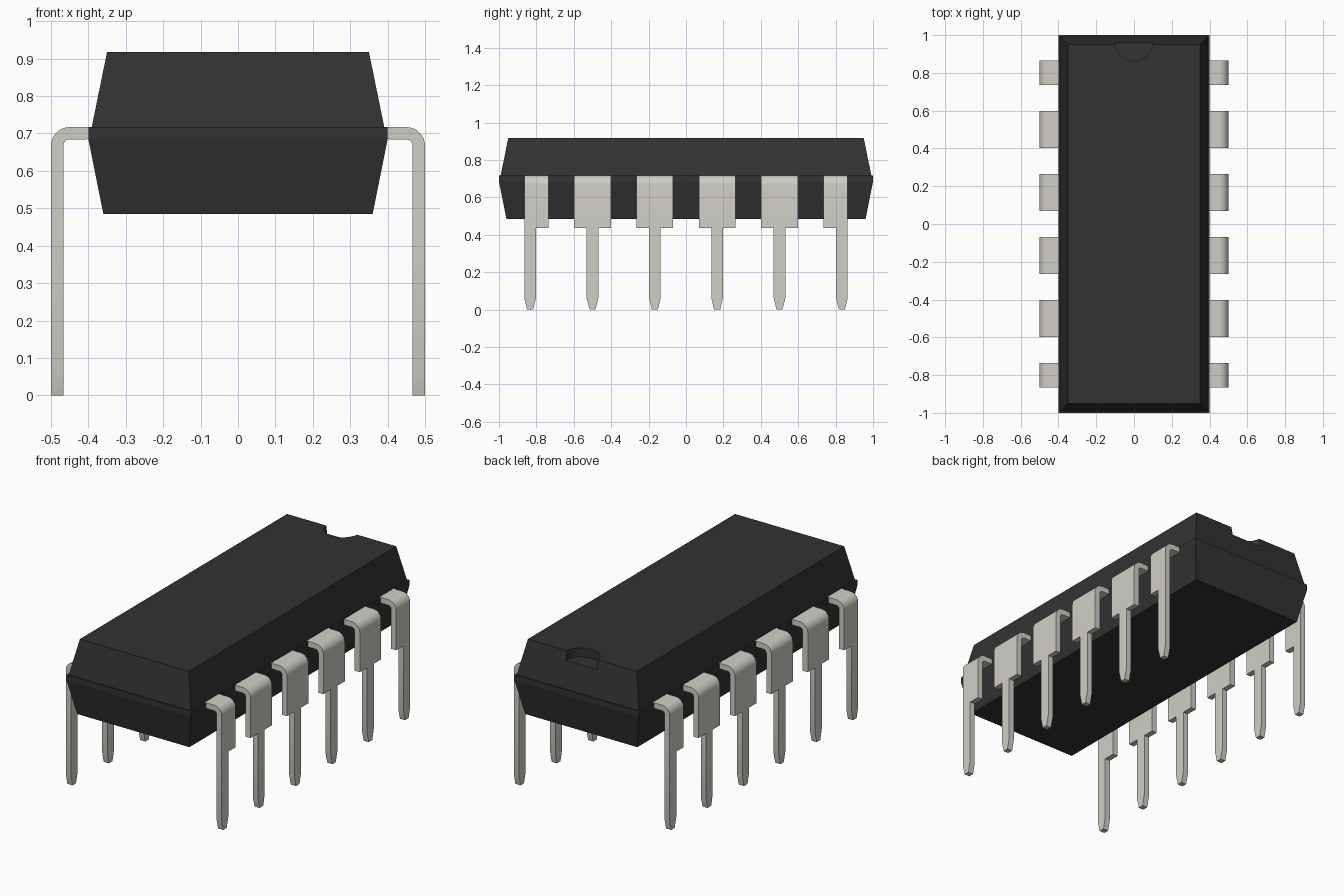
import bpy, bmesh, math

cube = bpy.data.objects.get("Cube")
if cube:
    bpy.data.objects.remove(cube, do_unlink=True)


def material(name, rgb):
    m = bpy.data.materials.new(name)
    m.use_nodes = True
    m.diffuse_color = (*rgb, 1)
    m.node_tree.nodes["Principled BSDF"].inputs["Base Color"].default_value = (*rgb, 1)
    return m


black = material("black plastic", (0.033, 0.032, 0.032))
metal = material("grey metal", (0.63, 0.62, 0.56))


def finish(bm, name, mat):
    bmesh.ops.recalc_face_normals(bm, faces=bm.faces)
    mesh = bpy.data.meshes.new(name)
    bm.to_mesh(mesh)
    bm.free()
    mesh.materials.append(mat)
    obj = bpy.data.objects.new(name, mesh)
    bpy.context.collection.objects.link(obj)
    return obj


def extrude(bm, points, offset):
    """Close a planar outline into a prism along offset."""
    face = bm.faces.new([bm.verts.new(p) for p in points])
    new = bmesh.ops.extrude_face_region(bm, geom=[face], use_keep_orig=True)["geom"]
    bmesh.ops.translate(bm, vec=offset, verts=[g for g in new if isinstance(g, bmesh.types.BMVert)])


# Body: stacked rectangles with a mould seam band around the middle
bm = bmesh.new()
rings = []
for hx, hy, z in [(0.36, 0.96, 0.485), (0.4, 1, 0.685), (0.4, 1, 0.717),
                  (0.391, 0.991, 0.717), (0.35, 0.95, 0.918)]:
    rings.append([bm.verts.new((sx * hx, sy * hy, z))
                  for sx, sy in ((-1, -1), (1, -1), (1, 1), (-1, 1))])
for low, high in zip(rings, rings[1:]):
    for i in range(4):
        j = (i + 1) % 4
        bm.faces.new((low[i], low[j], high[j], high[i]))
bm.faces.new(rings[0])
bm.faces.new(rings[-1])
body = finish(bm, "body", black)

# Round orientation notch at the back end
bm = bmesh.new()
bmesh.ops.create_cone(bm, cap_ends=True, segments=48, radius1=0.1, radius2=0.1, depth=0.2)
bmesh.ops.translate(bm, vec=(0, 0.962, 0.966), verts=bm.verts)
cutter = finish(bm, "notch_cutter", black)
cutter.hide_render = True
cutter.hide_viewport = True
cut = body.modifiers.new("notch", "BOOLEAN")
cut.operation = "DIFFERENCE"
cut.solver = "EXACT"
cut.object = cutter

# Pin dimensions
OUT, INN, TOP, UNDER, STEP = 0.5, 0.467, 0.717, 0.685, 0.437


def arc(radius, cx, cz, steps=8):
    angles = [math.pi / 2 * (1 - i / steps) for i in range(steps + 1)]
    return [(cx + radius * math.cos(a), cz + radius * math.sin(a)) for a in angles]


def make_pin(name, side, y, y0, y1):
    bm = bmesh.new()
    # Bent shoulder
    r = 0.05
    outer = arc(r, OUT - r, TOP - r)
    inner = arc(r - 0.033, OUT - r, TOP - r)
    outline = [(0.37, TOP)] + outer + [(OUT, STEP), (INN, STEP)] + inner[::-1] + [(0.37, UNDER)]
    extrude(bm, [(side * x, y0, z) for x, z in outline], (0, y1 - y0, 0))
    # Narrow leg with tapered tip
    w, tip = 0.031, 0.016
    leg = [(-w, STEP), (-w, 0.062), (-tip, 0), (tip, 0), (w, 0.062), (w, STEP)]
    extrude(bm, [(side * INN, y + dy, z) for dy, z in leg], (side * (OUT - INN), 0, 0))
    return finish(bm, name, metal)


pins = []
for side, label in ((1, "left"), (-1, "right")):
    for i in range(6):
        y = (i - 2.5) / 3
        # End pins have a shoulder on the inner side only
        y0 = y - (0.031 if i == 0 else 0.098)
        y1 = y + (0.031 if i == 5 else 0.098)
        pins.append(make_pin(f"{label}_pin_{i + 1}", side, y, y0, y1))

bpy.ops.object.select_all(action="DESELECT")
for p in pins:
    p.select_set(True)
bpy.context.view_layer.objects.active = pins[0]
bpy.ops.object.shade_smooth_by_angle(angle=math.radians(30))
